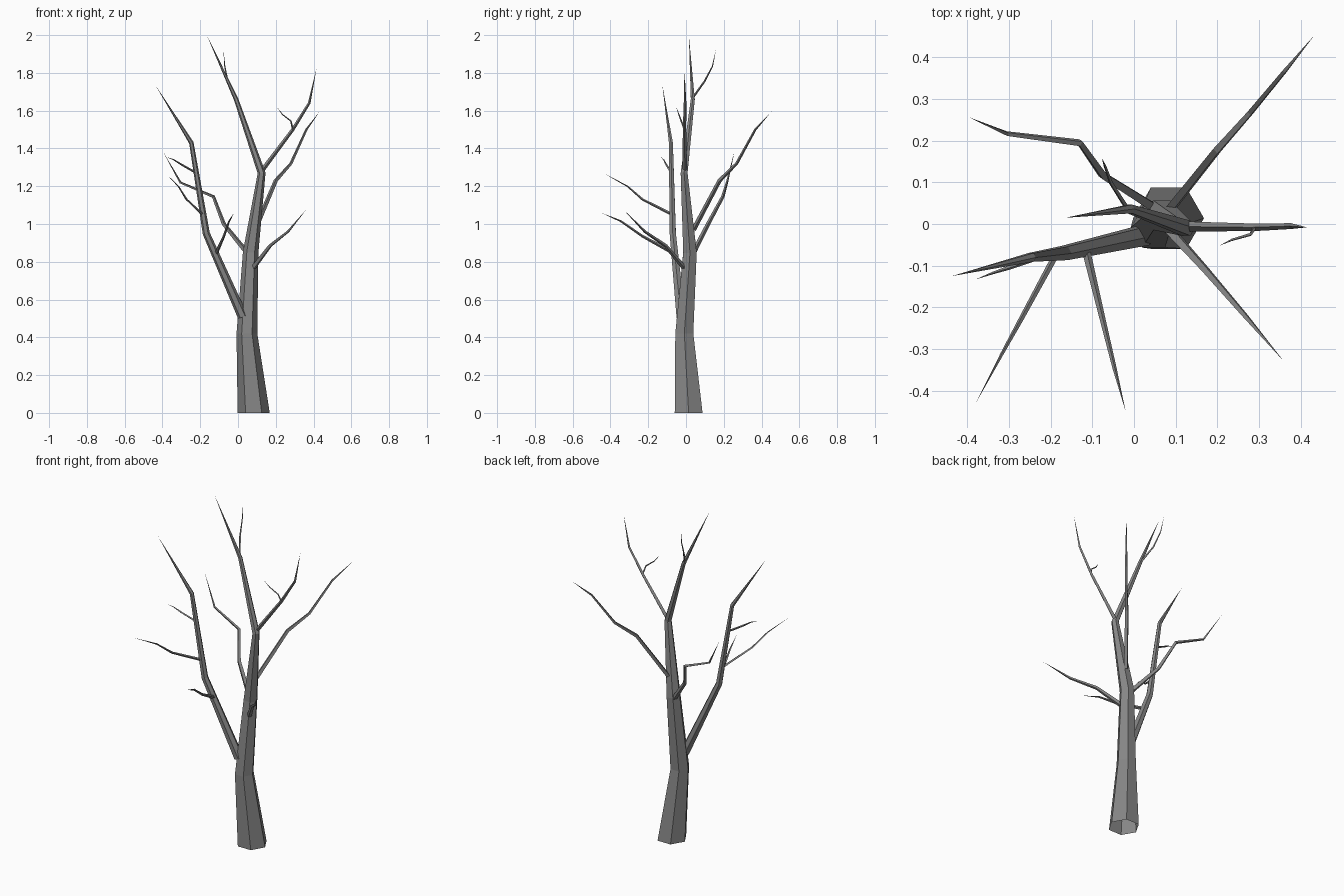
import bpy
import bmesh
import math
from mathutils import Vector

cube = bpy.data.objects.get("Cube")
if cube:
    bpy.data.objects.remove(cube, do_unlink=True)

bark = bpy.data.materials.new("grey_bark")
bark.use_nodes = True
colour = (0.24, 0.24, 0.24, 1)
bark.diffuse_color = colour
bark.node_tree.nodes["Principled BSDF"].inputs["Base Color"].default_value = colour


def limb(name, sides, points):
    """Sweep a tapering polygon along (x, y, z, radius) points; radius 0 ends in a point."""
    path = [Vector(p[:3]) for p in points]
    bm = bmesh.new()
    rings = []
    for i, centre in enumerate(path):
        radius = points[i][3]
        if radius == 0:
            rings.append([bm.verts.new(centre)])
            continue
        ahead = (path[i + 1] - centre).normalized()
        behind = (centre - path[i - 1]).normalized() if i else ahead
        axis = (ahead + behind).normalized()
        if centre.z == 0:
            axis = Vector((0, 0, 1))
        if i == 0:
            side = Vector((1, 0, 0)) if abs(axis.x) < 0.8 else Vector((0, 1, 0))
        # carry the side direction along so the faces do not twist
        side = (side - axis * side.dot(axis)).normalized()
        other = axis.cross(side)
        turns = [2 * math.pi * k / sides for k in range(sides)]
        rings.append([bm.verts.new(centre + radius * (side * math.cos(a) + other * math.sin(a)))
                      for a in turns])
    for low, high in zip(rings, rings[1:]):
        for k in range(sides):
            n = (k + 1) % sides
            if len(high) == 1:
                bm.faces.new((low[k], low[n], high[0]))
            else:
                bm.faces.new((low[k], low[n], high[n], high[k]))
    mesh = bpy.data.meshes.new(name)
    bm.to_mesh(mesh)
    bm.free()
    mesh.materials.append(bark)
    bpy.context.collection.objects.link(bpy.data.objects.new(name, mesh))


# Trunk, running up into the crown tip
limb("trunk", 6, [(.083, .014, 0, .085), (.047, -.009, .42, .055), (.067, .021, .85, .041),
                  (.125, -.01, 1.27, .021), (-.01, .036, 1.66, .012), (-.165, .015, 2, 0)])

# Main boughs
limb("left_fork", 6, [(.025, -.027, .51, .027), (-.168, -.07, .95, .019),
                      (-.247, -.08, 1.43, .012), (-.437, -.125, 1.735, 0)])
limb("upper_right_bough", 4, [(.125, -.006, 1.28, .012), (.29, -.008, 1.5, .009),
                              (.377, -.005, 1.64, .007), (.415, -.008, 1.82, 0)])
limb("back_right_bough", 4, [(.09, .04, .97, .013), (.2, .178, 1.23, .011),
                             (.28, .268, 1.32, .008), (.362, .367, 1.5, .006),
                             (.432, .452, 1.595, 0)])
limb("back_left_bough", 4, [(.055, .035, .84, .014), (-.075, .117, 1, .011),
                            (-.13, .195, 1.145, .009), (-.305, .217, 1.22, .006),
                            (-.398, .257, 1.385, 0)])
limb("front_right_bough", 4, [(.075, -.003, .76, .014), (.17, -.108, .885, .010),
                              (.265, -.218, .96, .007), (.36, -.33, 1.075, 0)])

# Twigs on the boughs and crown
limb("crown_twig", 4, [(-.016, .037, 1.67, .006), (-.055, .098, 1.755, .005),
                       (-.07, .14, 1.835, .003), (-.077, .158, 1.92, 0)])
limb("low_front_twig", 4, [(-.115, -.064, .845, .010), (-.075, -.23, .935, .007),
                           (-.047, -.345, 1.015, .005), (-.02, -.45, 1.06, 0)])
limb("middle_front_twig", 4, [(-.187, -.073, 1.05, .008), (-.272, -.23, 1.13, .006),
                              (-.316, -.31, 1.2, .004), (-.38, -.43, 1.265, 0)])
limb("high_left_twig", 4, [(-.22, -.077, 1.27, .006), (-.3, -.105, 1.315, .005),
                           (-.34, -.118, 1.34, .003), (-.38, -.133, 1.355, 0)])
limb("right_twig", 4, [(.29, -.008, 1.5, .005), (.28, -.025, 1.545, .004),
                       (.235, -.038, 1.58, .003), (.205, -.052, 1.62, 0)])
